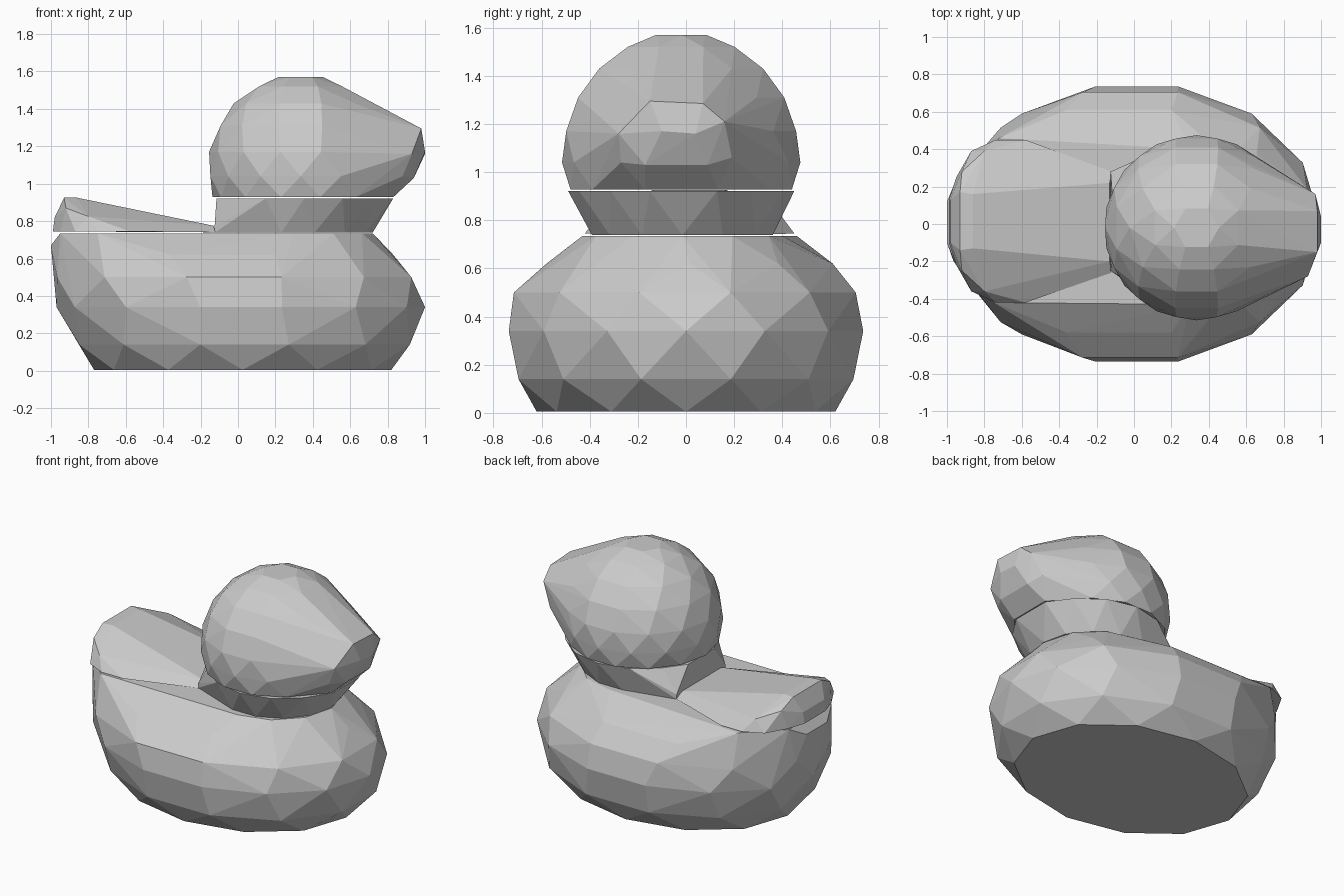
import bpy, bmesh, math


def ring(z, x0, x1, y0, y1, n=12, phase=0.0):
    """Points of an oval at height z spanning the given x and y limits."""
    cx, cy, rx, ry = (x0 + x1) / 2, (y0 + y1) / 2, (x1 - x0) / 2, (y1 - y0) / 2
    pts = []
    for i in range(n):
        a = 2 * math.pi * (i + phase) / n
        pts.append((cx + rx * math.cos(a), cy + ry * math.sin(a), z))
    return pts


def hull(name, points):
    """Flat-shaded convex solid around a set of points."""
    bm = bmesh.new()
    for p in points:
        bm.verts.new(p)
    bmesh.ops.convex_hull(bm, input=bm.verts[:])
    bmesh.ops.delete(bm, geom=[v for v in bm.verts if not v.link_faces], context='VERTS')
    bmesh.ops.dissolve_limit(bm, angle_limit=math.radians(1), verts=bm.verts[:], edges=bm.edges[:])
    bmesh.ops.recalc_face_normals(bm, faces=bm.faces[:])
    me = bpy.data.meshes.new(name)
    bm.to_mesh(me)
    bm.free()
    ob = bpy.data.objects.new(name, me)
    bpy.context.collection.objects.link(ob)
    return ob


# Body: stacked ovals with a flat base, full belly and raised rear
body = ring(0.005, -0.77, 0.82, -0.62, 0.62, 12)
body += ring(0.14, -0.88, 0.95, -0.72, 0.72, 12, 0.5)
body += ring(0.34, -0.97, 1.0, -0.755, 0.755, 14)
body += ring(0.50, -1.0, 0.96, -0.74, 0.73, 12, 0.5)
body += ring(0.62, -0.99, 0.83, -0.61, 0.64, 10)
body += [(-1.0, s, 0.67) for s in (-0.1, 0.12)]
body += [(-0.95, s, 0.735) for s in (-0.22, 0.24)]
body += [(-0.75, -0.42, 0.735), (-0.72, 0.46, 0.735)]
body += ring(0.735, -0.12, 0.72, -0.43, 0.40, 12)
hull("body", body)

# Tail: low arch at the rear tapering down to the neck
tail = [(-0.12, -0.26, 0.74), (-0.12, 0.28, 0.74), (-0.13, -0.2, 0.775), (-0.13, 0.22, 0.775)]
for s, o in ((-1, 0.0), (1, 0.03)):
    tail += [(-0.99, s * 0.1 + o, 0.745), (-0.95, s * 0.22 + o, 0.745),
             (-0.87, s * 0.36 + o, 0.745), (-0.74, s * 0.42 + o, 0.745),
             (-0.58, s * 0.42 + o, 0.745), (-0.98, s * 0.1 + o, 0.82),
             (-0.93, s * 0.14 + o, 0.925), (-0.86, s * 0.13 + o, 0.925),
             (-0.92, s * 0.25 + o, 0.87), (-0.80, s * 0.36 + o, 0.825)]
hull("tail", tail)

# Neck: flared collar, flat at the back
neck = ring(0.738, -0.08, 0.72, -0.40, 0.37, 14)
neck += ring(0.922, -0.12, 0.83, -0.49, 0.45, 14, 0.5)
neck += [(-0.125, s, z) for s in (-0.25, 0.28) for z in (0.738, 0.77)]
neck += [(-0.115, s, 0.922) for s in (-0.14, 0.14)]
neck += [(0.83, s, 0.922) for s in (-0.15, 0.13)]
hull("neck", neck)

# Head: cut-off ball made of ovals
head = []
cx, cy, cz, r = 0.335, -0.02, 1.085, 0.497
for k, z in enumerate((0.928, 1.04, 1.17, 1.31, 1.43, 1.52, 1.57)):
    w = math.sqrt(max(r * r - (z - cz) ** 2, 0.0)) if z < 1.56 else 0.12
    head += ring(z, cx - w, cx + w, cy - w, cy + w, (14, 14, 14, 12, 10, 8, 6)[k], 0.5 * (k % 2))

# Blunt beak blended into the head
head += [(0.98, -0.15, 1.295), (0.98, 0.07, 1.285), (0.97, 0.16, 1.21),
         (0.93, -0.28, 1.16), (1.0, -0.1, 1.17), (1.0, 0.04, 1.16),
         (0.94, -0.17, 1.03), (0.94, 0.09, 1.03), (0.90, 0.19, 1.06),
         (0.88, -0.27, 1.04), (0.83, -0.17, 0.928), (0.83, 0.13, 0.928)]
hull("head_and_beak", head)
